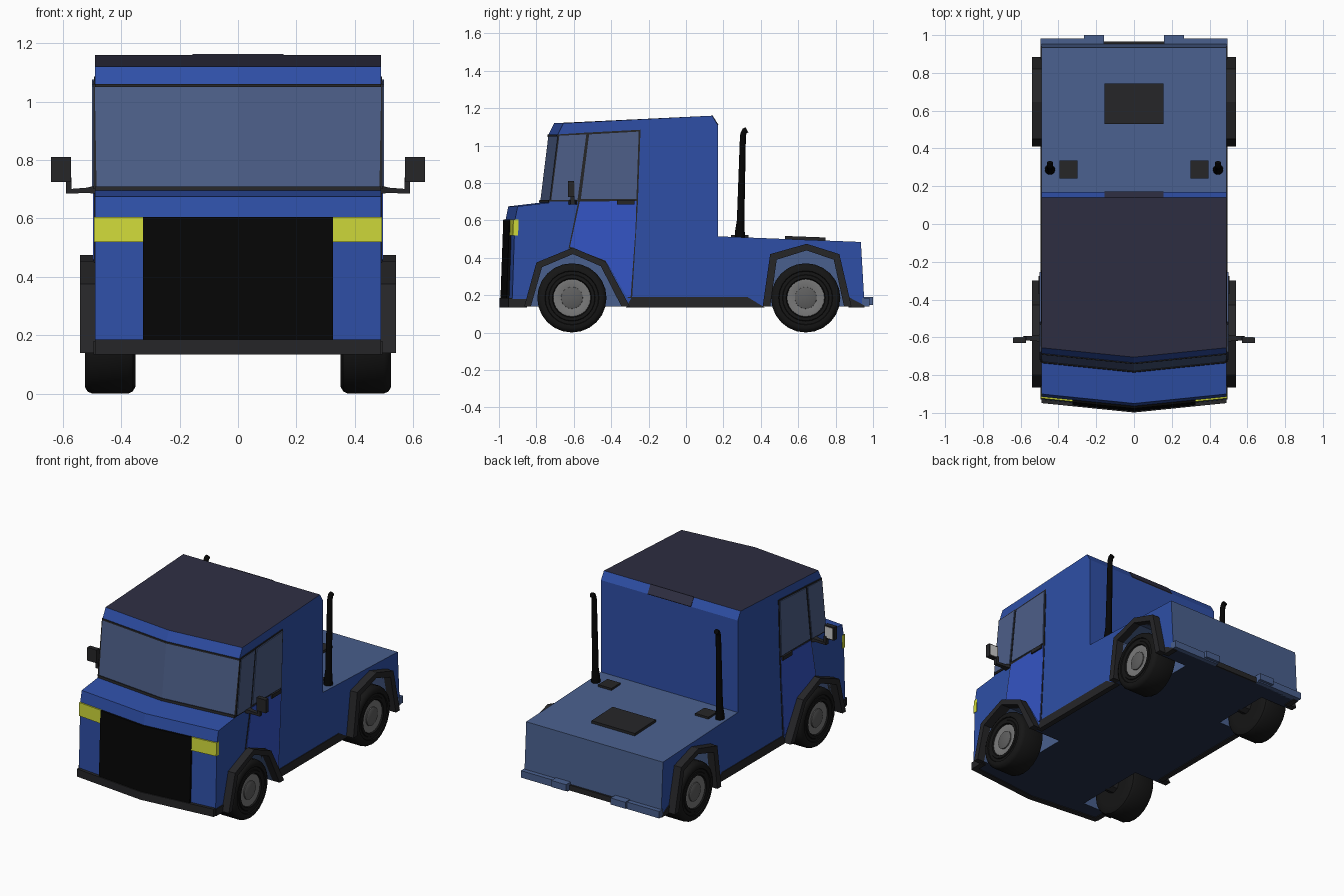
import bpy, bmesh
from math import pi, sin, cos, radians

if "Cube" in bpy.data.objects:
    bpy.data.objects.remove(bpy.data.objects["Cube"])

def mat(name, r, g, b):
    m = bpy.data.materials.new(name)
    m.diffuse_color = [(c / 255) ** 2.2 for c in (r, g, b)] + [1]
    m.use_nodes = True
    m.node_tree.nodes["Principled BSDF"].inputs["Base Color"].default_value = m.diffuse_color
    return m

BLUE = mat("blue", 50, 80, 165)
DOOR = mat("door_blue", 55, 85, 195)
STEEL = mat("steel_blue", 75, 96, 140)
GLASS = mat("glass", 78, 95, 135)
ROOF = mat("roof_dark", 50, 50, 68)
UNDER = mat("underside", 42, 52, 75)
DARK = mat("dark_trim", 42, 42, 44)
BLACK = mat("black", 14, 14, 14)
RUBBER = mat("rubber", 28, 28, 28)
RIM = mat("rim", 120, 120, 120)
HUB = mat("hub", 95, 95, 95)
LAMP = mat("lamp_yellow", 205, 215, 60)
SILVER = mat("mirror_glass", 190, 190, 190)

def loft(name, sections, mats, strip_mats=None, smooth=False):
    """Closed solid through equal-length point rings; strip_mats gives a slot per side strip."""
    bm = bmesh.new()
    rings = [[bm.verts.new(p) for p in s] for s in sections]
    n = len(rings[0])
    bm.faces.new(rings[0])
    bm.faces.new(rings[-1])
    for a, b in zip(rings, rings[1:]):
        for i in range(n):
            j = (i + 1) % n
            f = bm.faces.new((a[i], a[j], b[j], b[i]))
            if strip_mats:
                f.material_index = strip_mats[i]
    bmesh.ops.recalc_face_normals(bm, faces=bm.faces)
    me = bpy.data.meshes.new(name)
    bm.to_mesh(me)
    bm.free()
    for m in mats:
        me.materials.append(m)
    if smooth:
        me.polygons.foreach_set("use_smooth", [True] * len(me.polygons))
        me.set_sharp_from_angle(angle=radians(35))
    ob = bpy.data.objects.new(name, me)
    bpy.context.collection.objects.link(ob)
    return ob

def side(name, x0, x1, prof, m):
    """Prism of a (y, z) outline between x0 and x1."""
    return loft(name, [[(x, y, z) for y, z in prof] for x in (x0, x1)], [m])

def box(name, x, y, z, m):
    return side(name, x[0], x[1], [(y[0], z[0]), (y[1], z[0]), (y[1], z[1]), (y[0], z[1])], m)

def vee(x):
    return 0.05 * abs(x) / 0.49

def front_panel(name, x0, x1, low, high, off, m, back=0.02):
    """Slab following the V-shaped nose; low/high are (y, z) on the centre line."""
    xs = [x0, 0, x1] if x0 < 0 < x1 else [x0, x1]
    return loft(name, [[(x, low[0] - off + vee(x), low[1]), (x, high[0] - off + vee(x), high[1]),
                        (x, high[0] + back + vee(x), high[1]), (x, low[0] + back + vee(x), low[1])]
                       for x in xs], [m])

def ring(x, y, z, r, n=24):
    return [(x, y + r * cos(2 * pi * i / n), z + r * sin(2 * pi * i / n)) for i in range(n)]

# Body: centre-line profile, nose swept back towards the sides
prof = [(-.98, .14), (-.965, .60), (-.95, .675), (-.78, .695), (-.735, 1.06), (-.705, 1.12),
        (.14, 1.16), (.17, 1.11), (.17, .515), (.935, .485), (.955, .14)]
body_mats = [BLUE, STEEL, GLASS, ROOF, UNDER]
body = loft("body", [[(x, y + (vee(x) if y < -.6 else 0), z) for y, z in prof] for x in (-.49, 0, .49)],
            body_mats, [0, 0, 0, 2, 0, 3, 0, 0, 1, 1, 4])

# Wheel arches: outer and inner outlines
arches = {"front": ([(-.865, .14), (-.80, .375), (-.605, .455), (-.43, .38), (-.30, .14)],
                    [(-.83, .14), (-.77, .35), (-.605, .42), (-.455, .355), (-.345, .14)]),
          "rear": ([(.41, .14), (.45, .42), (.645, .475), (.82, .42), (.885, .14)],
                   [(.45, .14), (.485, .39), (.645, .44), (.79, .39), (.845, .14)])}
cutters = []
for s in (-1, 1):
    for key, (outer, inner) in arches.items():
        side(key + "_arch", s * .47, s * .54, outer + inner[::-1], DARK)
        low = [(inner[0][0], .05)] + inner + [(inner[-1][0], .05)]
        cut = side("well_cutter", s * .30, s * .6, low, BLUE)
        cut.data.materials.clear()
        for m in body_mats:
            cut.data.materials.append(m)
        for p in cut.data.polygons:
            p.material_index = 1
        cut.hide_render = True
        cutters.append(cut)
        mod = body.modifiers.new("well", "BOOLEAN")
        mod.operation, mod.solver, mod.object = "DIFFERENCE", "EXACT", cut
dg = bpy.context.evaluated_depsgraph_get()
cut_mesh = bpy.data.meshes.new_from_object(body.evaluated_get(dg))
body.modifiers.clear()
body.data = cut_mesh
for c in cutters:
    bpy.data.objects.remove(c)

# Nose: grille, lower lip, windscreen trim
front_panel("grille", -.325, .325, (-.98, .185), (-.965, .605), .012, BLACK)
front_panel("front_lip", -.49, .49, (-.98, .135), (-.98, .185), .018, DARK)
front_panel("windscreen_lower_trim", -.49, .49, (-.78, .695), (-.778, .71), .006, DARK)
front_panel("windscreen_upper_trim", -.49, .49, (-.736, 1.05), (-.735, 1.06), .006, DARK)

for s in (-1, 1):
    # Headlight
    front_panel("headlight", s * .325, s * .492, (-.968, .52), (-.965, .605), .008, LAMP)
    # Lower trim along the side
    side("front_skirt", s * .46, s * .495, [(-.93, .135), (-.93, .18), (-.84, .18), (-.85, .135)], DARK)
    side("side_skirt", s * .46, s * .495, [(-.32, .135), (-.29, .19), (.33, .19), (.42, .135)], DARK)
    side("rear_skirt", s * .46, s * .495, [(.87, .135), (.87, .19), (.955, .145), (.955, .135)], DARK)
    # Door and side windows
    side("door_frame", s * .48, s * .493, [(-.577, .70), (-.527, 1.07), (-.243, 1.085), (-.257, .70),
         (-.288, .185), (-.31, .185), (-.43, .38), (-.605, .45), (-.628, .45)], DARK)
    side("door", s * .48, s * .496, [(-.568, .70), (-.265, .705), (-.27, .55), (-.296, .19),
         (-.315, .19), (-.43, .385), (-.60, .45), (-.62, .46)], DOOR)
    side("door_window", s * .48, s * .499, [(-.562, .715), (-.518, 1.06), (-.253, 1.075), (-.265, .715)], GLASS)
    side("quarter_window_frame", s * .48, s * .495, [(-.73, .70), (-.685, 1.06), (-.527, 1.07), (-.577, .70)], DARK)
    side("quarter_window", s * .48, s * .499, [(-.72, .71), (-.677, 1.053), (-.533, 1.06), (-.58, .71)], GLASS)
    box("door_handle", (s * .48, s * .505), (-.37, -.275), (.685, .71), DARK)
    # Mirror on its arm
    loft("mirror_arm", [[(s * x, y, z) for y, z in ((-.605 - w, h), (-.605 + w, h), (-.605 + w, h + t), (-.605 - w, h + t))]
                        for x, w, h, t in ((.48, .025, .685, .028), (.52, .014, .687, .018), (.585, .012, .685, .015))], [DARK])
    box("mirror_stem", (s * .57, s * .588), (-.617, -.595), (.685, .74), DARK)
    box("mirror_head", (s * .572, s * .64), (-.63, -.60), (.725, .81), DARK)
    box("mirror_glass", (s * .579, s * .633), (-.61, -.597), (.732, .803), SILVER)
    # Exhaust stack: rings of (y, z, radius, tilt)
    stack = [(.288, .50, .028, 0), (.288, .54, .026, 0), (.292, .60, .020, 0), (.304, 1.04, .016, 0),
             (.306, 1.06, .016, .3), (.313, 1.078, .016, .8), (.326, 1.085, .016, 1.1)]
    loft("exhaust_stack", [[(s * .445 + r * cos(a * pi / 6), y + r * sin(a * pi / 6) * cos(t),
                             z - r * sin(a * pi / 6) * sin(t)) for a in range(12)]
                           for y, z, r, t in stack], [BLACK], smooth=True)
    # Deck step pad
    box("step_pad", (s * .30, s * .395), (.24, .335), (.49, .522), DARK)
    # Rear bumper with blocks
    box("rear_bumper", (s * .16, s * .495), (.94, .982), (.14, .185), STEEL)
    box("bumper_block", (s * .16, s * .265), (.94, 1.0), (.148, .19), STEEL)
    # Wheels: rings of (x, radius) from the inner face to the dished outer face
    for key, wy in (("front", -.61), ("rear", .64)):
        tyre = [(.35, .12), (.35, .16), (.36, .178), (.375, .185), (.50, .185), (.515, .178),
                (.524, .163), (.524, .145), (.518, .142), (.518, .125), (.522, .122), (.522, .105), (.505, .10)]
        loft(key + "_tyre", [ring(s * x, wy, .186, r) for x, r in tyre], [RUBBER], smooth=True)
        loft(key + "_rim", [ring(s * x, wy, .186, r) for x, r in
             ((.49, .10), (.514, .10), (.516, .092), (.508, .065))], [RIM], smooth=True)
        loft(key + "_hub", [ring(s * x, wy, .186, r) for x, r in
             ((.49, .06), (.514, .058), (.518, .05))], [HUB], smooth=True)
        # Axle stub into the well
        loft(key + "_axle", [ring(s * x, wy, .186, .05, 8) for x in (.29, .36)], [DARK])

# Deck hatch and the dark panel on the cab's rear roof edge
side("deck_hatch", -.155, .155, [(.53, .49), (.53, .517), (.745, .509), (.745, .48)], DARK)
side("cab_rear_vent", -.155, .155, [(.138, 1.15), (.141, 1.163), (.173, 1.112), (.165, 1.10)], ROOF)
box("rear_lip", (-.16, .16), (.94, .965), (.14, .175), DARK)
